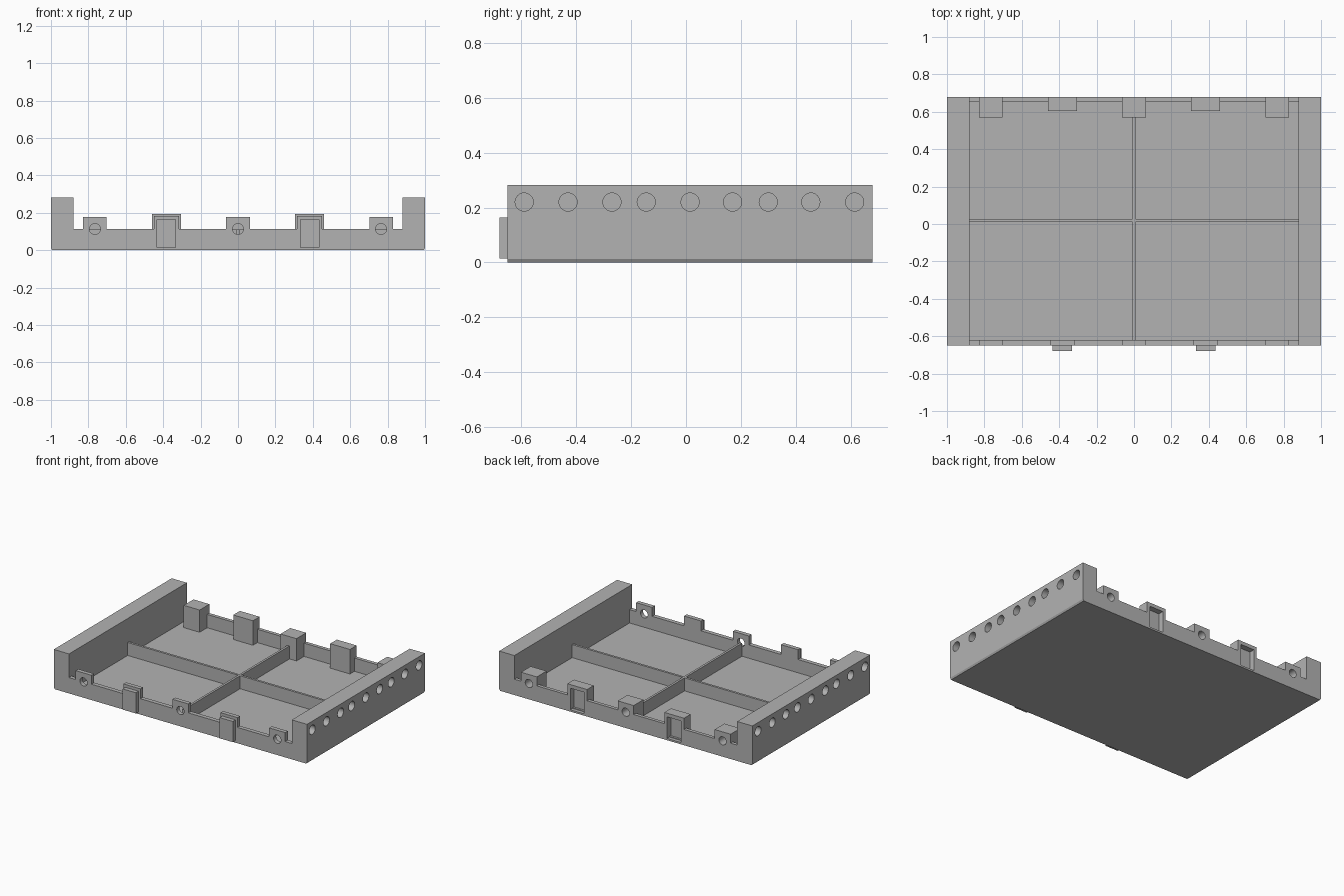
import bpy, bmesh, math
from mathutils import Matrix

if "Cube" in bpy.data.objects:
    bpy.data.objects.remove(bpy.data.objects["Cube"])

grey = bpy.data.materials.new("grey plastic")
grey.diffuse_color = (0.45, 0.45, 0.45, 1)
grey.use_nodes = True
grey.node_tree.nodes["Principled BSDF"].inputs["Base Color"].default_value = grey.diffuse_color

FRONT, BACK = -0.65, 0.68      # outer faces of the tray
INNER_F, INNER_B = -0.62, 0.655
SIDE, FLOOR, RIM = 0.88, 0.018, 0.113
PIN_X, LATCH_X = (-0.765, 0, 0.765), (-0.383, 0.383)
HOLE_Y = (-0.59, -0.43, -0.27, -0.145, 0.015, 0.17, 0.30, 0.455, 0.615)


def finish(name, bm):
    bmesh.ops.recalc_face_normals(bm, faces=bm.faces)
    me = bpy.data.meshes.new(name)
    bm.to_mesh(me)
    bm.free()
    me.materials.append(grey)
    ob = bpy.data.objects.new(name, me)
    bpy.context.collection.objects.link(ob)
    return ob


def prism(name, profile, y0, y1):
    """Extrude an (x, z) outline from y0 to y1."""
    bm = bmesh.new()
    face = bm.faces.new([bm.verts.new((x, y0, z)) for x, z in profile])
    ext = bmesh.ops.extrude_face_region(bm, geom=[face])
    verts = [v for v in ext["geom"] if isinstance(v, bmesh.types.BMVert)]
    bmesh.ops.translate(bm, verts=verts, vec=(0, y1 - y0, 0))
    return finish(name, bm)


def box(name, x0, x1, y0, y1, z0, z1):
    return prism(name, [(x0, z0), (x1, z0), (x1, z1), (x0, z1)], y0, y1)


def cylinders(bm, points, axis, r, depth):
    for p in points:
        m = Matrix.Translation(p) @ Matrix.Rotation(math.pi / 2, 4, axis)
        bmesh.ops.create_cone(bm, cap_ends=True, segments=32, radius1=r,
                              radius2=r, depth=depth, matrix=m)


def cut(ob, cutter):
    mod = ob.modifiers.new("cut", "BOOLEAN")
    mod.operation, mod.solver, mod.object = "DIFFERENCE", "EXACT", cutter
    bpy.ops.object.select_all(action="DESELECT")
    bpy.context.view_layer.objects.active = ob
    ob.select_set(True)
    bpy.ops.object.modifier_apply(modifier=mod.name)
    bpy.ops.object.shade_smooth_by_angle(angle=math.radians(30))


def tab_wall(name, latch_w, latch_z, y0, y1):
    """Low wall whose top edge carries raised tabs."""
    tabs = [(x, 0.063, 0.177) for x in PIN_X] + [(x, latch_w, latch_z) for x in LATCH_X]
    pts = [(SIDE, 0), (-SIDE, 0), (-SIDE, RIM)]
    for x, w, z in sorted(tabs):
        pts += [(x - w, RIM), (x - w, z), (x + w, z), (x + w, RIM)]
    return prism(name, pts + [(SIDE, RIM)], y0, y1)


# Floor and the cross dividers
box("floor", -SIDE, SIDE, INNER_F, INNER_B, 0, FLOOR)
box("long_divider", -SIDE, SIDE, 0.012, 0.028, FLOOR, RIM - 0.002)
box("front_divider", -0.008, 0.008, INNER_F, 0.012, FLOOR, RIM - 0.002)
box("back_divider", -0.008, 0.008, 0.028, 0.57, FLOOR, RIM - 0.002)

# Tall side walls with a chamfered foot and a row of blind holes
for s, label in ((-1, "left"), (1, "right")):
    wall = prism(label + "_side_wall",
                 [(s * SIDE, 0), (s * 0.993, 0), (s, 0.012), (s, 0.282), (s * SIDE, 0.282)],
                 FRONT, BACK)
    bm = bmesh.new()
    cylinders(bm, [(s, y, 0.22) for y in HOLE_Y], "Y", 0.033, 0.14)
    holes = finish("side_hole_cutter", bm)
    cut(wall, holes)
    bpy.data.objects.remove(holes)

# Front wall with through holes and pegs
front = tab_wall("front_wall", 0.067, 0.183, FRONT, INNER_F)
bm = bmesh.new()
cylinders(bm, [(x, FRONT, 0.113) for x in PIN_X], "X", 0.029, 0.2)
holes = finish("front_hole_cutter", bm)
cut(front, holes)
bpy.data.objects.remove(holes)
for x in LATCH_X:
    box("front_peg", x - 0.052, x + 0.052, -0.68, FRONT, 0.015, 0.163)

# Back wall and its inner blocks, with blind holes and peg sockets
back = [tab_wall("back_wall", 0.078, 0.193, INNER_B, BACK)]
for x in PIN_X:
    back.append(box("pin_block", x - 0.063, x + 0.063, 0.57, INNER_B, FLOOR, 0.177))
for x in LATCH_X:
    back.append(box("socket_block", x - 0.078, x + 0.078, 0.605, INNER_B, FLOOR, 0.193))
bm = bmesh.new()
cylinders(bm, [(x, BACK, 0.113) for x in PIN_X], "X", 0.029, 0.16)
cutters = [finish("back_hole_cutter", bm)]
for x in LATCH_X:
    cutters.append(box("socket_cutter", x - 0.055, x + 0.055, 0.64, 0.75, 0.013, 0.167))
for ob in back:
    for c in cutters:
        cut(ob, c)
for c in cutters:
    bpy.data.objects.remove(c)
